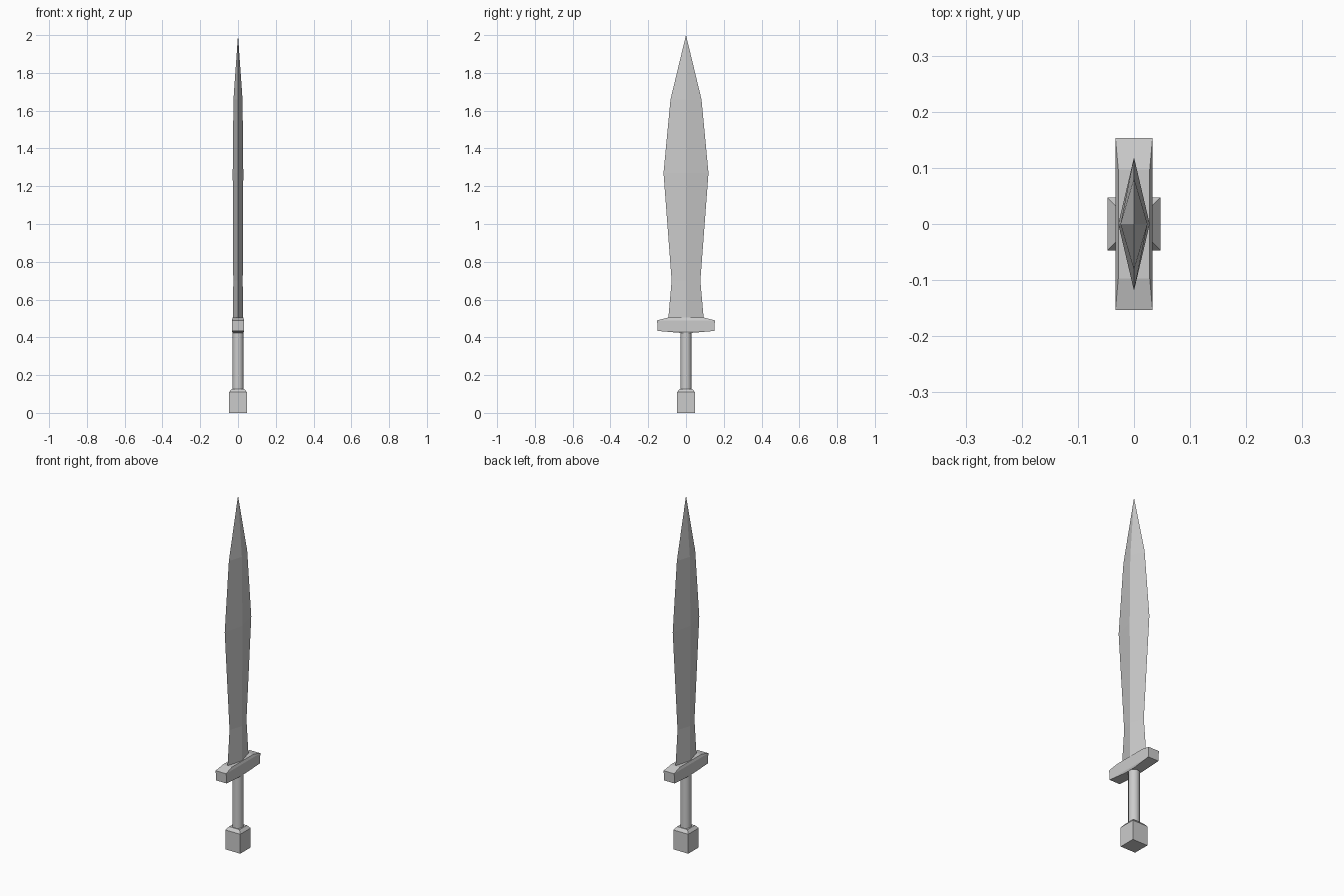
import bpy, bmesh, math

if "Cube" in bpy.data.objects:
    bpy.data.objects.remove(bpy.data.objects["Cube"])


def section(sides, turn):
    """Unit cross-section outline with the given number of sides."""
    return [(math.cos(turn + 2 * math.pi * i / sides),
             math.sin(turn + 2 * math.pi * i / sides)) for i in range(sides)]


def loft(name, outline, levels, tip=None):
    """Skin an outline through (z, half_x, half_y) levels, with an optional point."""
    bm = bmesh.new()
    rings = [[bm.verts.new((x * hx, y * hy, z)) for x, y in outline]
             for z, hx, hy in levels]
    n = len(outline)
    for low, high in zip(rings, rings[1:]):
        for i in range(n):
            j = (i + 1) % n
            bm.faces.new((low[i], low[j], high[j], high[i]))
    bm.faces.new(rings[0][::-1])
    if tip is None:
        bm.faces.new(rings[-1])
    else:
        point = bm.verts.new((0, 0, tip))
        for i in range(n):
            bm.faces.new((rings[-1][i], rings[-1][(i + 1) % n], point))
    bmesh.ops.recalc_face_normals(bm, faces=bm.faces)
    mesh = bpy.data.meshes.new(name)
    bm.to_mesh(mesh)
    bm.free()
    obj = bpy.data.objects.new(name, mesh)
    bpy.context.collection.objects.link(obj)
    return obj


rectangle = [(-1, -1), (1, -1), (1, 1), (-1, 1)]
diamond = section(4, 0)

# Square pommel with a bevelled shoulder
loft("pommel", rectangle, [(0, .047, .047), (.11, .047, .047), (.127, .033, .033)])

# Round grip
grip = loft("grip", section(12, math.pi / 12), [(.12, .03, .03), (.43, .029, .029)])
bpy.context.view_layer.objects.active = grip
grip.select_set(True)
bpy.ops.object.shade_smooth_by_angle(angle=math.radians(40))

# Crossguard, tapering slightly above and below
loft("crossguard", rectangle, [(.424, .029, .035), (.434, .033, .15),
                               (.49, .033, .153), (.504, .028, .097)])

# Leaf-shaped blade with a diamond cross-section
loft("blade", diamond, [(.495, .026, .094), (.70, .025, .076), (1.27, .028, .119),
                        (1.66, .024, .082)], tip=2.0)
